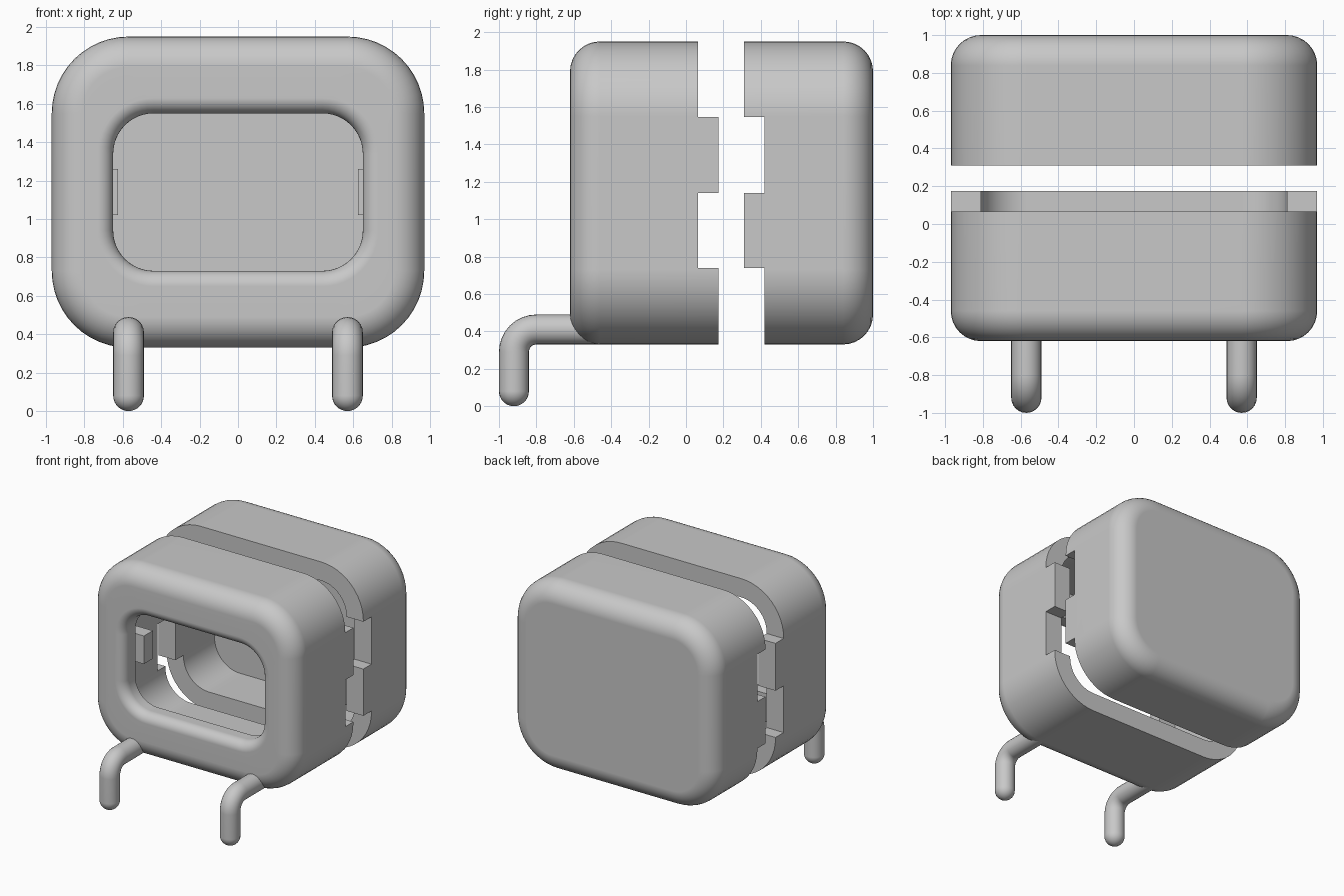
import bpy, bmesh, math

cube = bpy.data.objects.get("Cube")
if cube:
    bpy.data.objects.remove(cube, do_unlink=True)

grey = bpy.data.materials.new("plain grey")
grey.use_nodes = True
grey.diffuse_color = (0.58, 0.58, 0.58, 1)
grey.node_tree.nodes["Principled BSDF"].inputs["Base Color"].default_value = grey.diffuse_color

MID_Z = 1.14          # height of the housing's centre
WALL = 0.16           # wall thickness and outer fillet radius
LIP = 0.08            # fillet radius around the window
STEPS = 8


def make_object(name, bm):
    bmesh.ops.recalc_face_normals(bm, faces=bm.faces)
    mesh = bpy.data.meshes.new(name)
    bm.to_mesh(mesh)
    bm.free()
    mesh.materials.append(grey)
    obj = bpy.data.objects.new(name, mesh)
    bpy.context.collection.objects.link(obj)
    return obj


def select_only(obj):
    bpy.ops.object.select_all(action='DESELECT')
    obj.select_set(True)
    bpy.context.view_layer.objects.active = obj


def smooth(obj):
    select_only(obj)
    bpy.ops.object.shade_smooth_by_angle(angle=math.radians(35))
    mod = obj.modifiers.new("flat_face_normals", 'WEIGHTED_NORMAL')
    mod.keep_sharp = True


def rounded_ring(half_x, half_z, radius, y, arc=12):
    """Rounded rectangle in the xz plane."""
    points = []
    for i, (sx, sz) in enumerate([(1, 1), (-1, 1), (-1, -1), (1, -1)]):
        for k in range(arc + 1):
            a = math.pi / 2 * (i + k / arc)
            points.append((sx * (half_x - radius) + radius * math.cos(a), y,
                           MID_Z + sz * (half_z - radius) + radius * math.sin(a)))
    return points


def outer(y, inset=0):
    return rounded_ring(0.97 - inset, 0.81 - inset, 0.4 - inset, y)


def window(y, grow=0):
    return rounded_ring(0.65 + grow, 0.41 + grow, 0.21 + grow, y)


def cavity(y):
    return outer(y, WALL)


def loft(name, rings, closed=False):
    bm = bmesh.new()
    loops = [[bm.verts.new(p) for p in ring] for ring in rings]
    pairs = list(zip(loops, loops[1:]))
    if closed:
        pairs.append((loops[-1], loops[0]))
    else:
        bm.faces.new(loops[0])
        bm.faces.new(loops[-1])
    for a, b in pairs:
        n = len(a)
        for i in range(n):
            bm.faces.new((a[i], a[(i + 1) % n], b[(i + 1) % n], b[i]))
    return make_object(name, bm)


def box(name, low, high):
    bm = bmesh.new()
    bmesh.ops.create_cube(bm, size=1)
    for v in bm.verts:
        v.co = [h if c > 0 else l for c, l, h in zip(v.co, low, high)]
    return make_object(name, bm)


def cut_steps(obj, y_range, z_ranges):
    """Cut the interlocking steps out of a shell's open edge."""
    for low, high in z_ranges:
        cutter = box("step_cutter", (-2, y_range[0], low), (2, y_range[1], high))
        cutter.hide_render = True
        mod = obj.modifiers.new("step", 'BOOLEAN')
        mod.operation, mod.solver, mod.object = 'DIFFERENCE', 'EXACT', cutter
        select_only(obj)
        bpy.ops.object.modifier_apply(modifier=mod.name)
        bpy.data.objects.remove(cutter, do_unlink=True)


quarter = [math.pi / 2 * k / STEPS for k in range(STEPS + 1)]

# Front shell: outer wall, rounded front, window lip, then the cavity
front_y, front_end = -0.62, 0.175
rings = [outer(front_end)]
rings += [outer(front_y + WALL * (1 - math.sin(a)), WALL * (1 - math.cos(a))) for a in quarter]
rings += [window(front_y + LIP * (1 - math.cos(a)), LIP * (1 - math.sin(a))) for a in quarter]
rings += [window(front_y + WALL), cavity(front_y + WALL), cavity(front_end)]
front_shell = loft("front_shell", rings, closed=True)
cut_steps(front_shell, (0.065, 0.5), [(1.545, 2.2), (0.74, MID_Z)])
smooth(front_shell)

# Back shell: cavity, open edge, outer wall and rounded back
back_y, back_start = 1.0, 0.31
rings = [cavity(back_y - WALL), cavity(back_start), outer(back_start)]
rings += [outer(back_y - WALL * (1 - math.sin(a)), WALL * (1 - math.cos(a))) for a in quarter]
back_shell = loft("back_shell", rings)
cut_steps(back_shell, (0, 0.42), [(MID_Z, 1.545), (0, 0.74)])
smooth(back_shell)

# Small tabs on the inner side walls
for side, name in ((1, "left_tab"), (-1, "right_tab")):
    xs = sorted((side * 0.625, side * 0.82))
    box(name, (xs[0], -0.38, 1.02), (xs[1], -0.26, 1.26))

# Bent legs with round feet
LEG = 0.08
BEND = 0.12


def leg(name, x):
    # Each station: y, z, bend angle, radius
    stations = [(-0.92, LEG * (1 - math.cos(a)), 0, max(LEG * math.sin(a), 0.001)) for a in quarter]
    stations += [(-0.80 - BEND * math.cos(a), 0.29 + BEND * math.sin(a), a, LEG) for a in quarter]
    stations.append((-0.44, 0.41, math.pi / 2, LEG))
    rings = []
    for y, z, bend, radius in stations:
        ring = []
        for k in range(24):
            t = math.tau * k / 24
            out = radius * math.sin(t)
            ring.append((x + radius * math.cos(t), y - out * math.cos(bend), z + out * math.sin(bend)))
        rings.append(ring)
    smooth(loft(name, rings))


leg("left_leg", 0.57)
leg("right_leg", -0.57)
